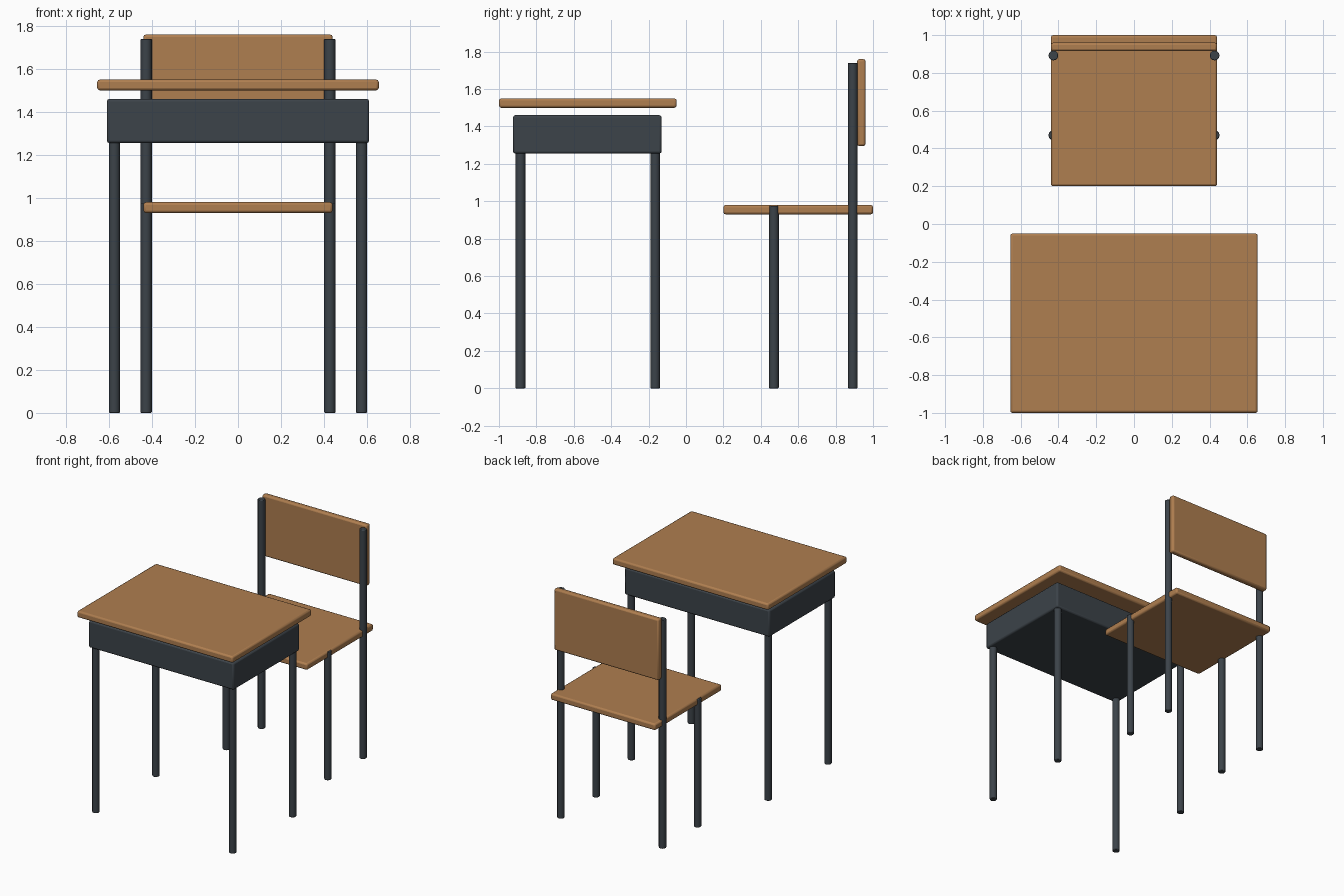
import bpy
import math

cube = bpy.data.objects.get("Cube")
if cube:
    bpy.data.objects.remove(cube, do_unlink=True)


def make_material(name, color):
    mat = bpy.data.materials.new(name)
    mat.use_nodes = True
    mat.diffuse_color = color
    mat.node_tree.nodes["Principled BSDF"].inputs["Base Color"].default_value = color
    return mat


wood = make_material("warm_wood", (0.43, 0.21, 0.08, 1))
metal = make_material("dark_metal", (0.045, 0.056, 0.067, 1))


def finish(obj, name, mat, bevel):
    obj.name = name
    obj.data.materials.append(mat)
    mod = obj.modifiers.new("soft_edges", "BEVEL")
    mod.width = bevel
    mod.segments = 2
    mod.limit_method = "ANGLE"
    mod.angle_limit = math.radians(50)
    bpy.ops.object.shade_smooth_by_angle(angle=math.radians(40))


def slab(name, mat, half_x, y0, y1, z0, z1, bevel=0.012):
    bpy.ops.mesh.primitive_cube_add(size=1, location=(0, (y0 + y1) / 2, (z0 + z1) / 2))
    obj = bpy.context.object
    obj.scale = (2 * half_x, y1 - y0, z1 - z0)
    bpy.ops.object.transform_apply(location=False, rotation=False, scale=True)
    finish(obj, name, mat, bevel)


def leg_pair(name, x, y, top):
    for side, sign in (("left", 1), ("right", -1)):
        bpy.ops.mesh.primitive_cylinder_add(
            vertices=12, radius=0.026, depth=top, location=(sign * x, y, top / 2))
        finish(bpy.context.object, f"{name}_{side}", metal, 0.004)


# Desk: floating top, storage box and four legs
slab("desk_top", wood, 0.655, -1.0, -0.05, 1.50, 1.55)
slab("desk_box", metal, 0.61, -0.925, -0.13, 1.255, 1.46)
leg_pair("desk_front_leg", 0.575, -0.885, 1.28)
leg_pair("desk_rear_leg", 0.575, -0.165, 1.28)

# Chair: seat, backrest, short front legs and tall rear posts
slab("chair_seat", wood, 0.44, 0.20, 1.0, 0.93, 0.98)
slab("chair_backrest", wood, 0.44, 0.915, 0.96, 1.295, 1.76)
leg_pair("chair_front_leg", 0.427, 0.47, 0.976)
leg_pair("chair_rear_post", 0.427, 0.892, 1.74)
